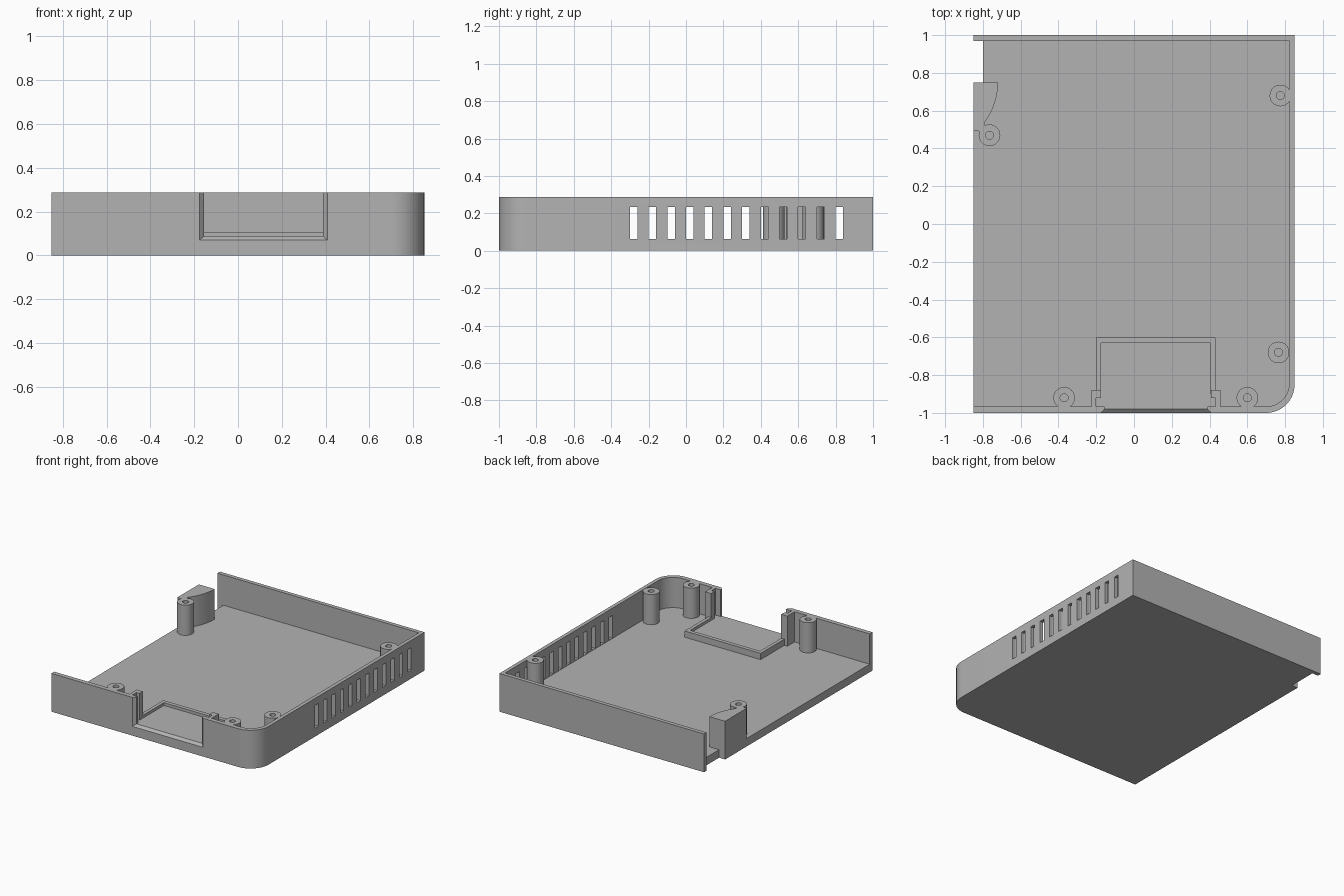
import bpy, bmesh
from math import sin, cos, pi

H = 0.287        # wall height
FLOOR = 0.06     # floor thickness
MID = 0.116      # centre of the front opening

if "Cube" in bpy.data.objects:
    bpy.data.objects.remove(bpy.data.objects["Cube"], do_unlink=True)

grey = bpy.data.materials.new("plain_grey")
grey.use_nodes = True
grey.diffuse_color = (0.45, 0.45, 0.45, 1)
grey.node_tree.nodes["Principled BSDF"].inputs["Base Color"].default_value = grey.diffuse_color


def skin(name, rings):
    """Solid made by bridging rings of points and capping both ends."""
    bm = bmesh.new()
    loops = [[bm.verts.new(p) for p in ring] for ring in rings]
    n = len(loops[0])
    for a, b in zip(loops, loops[1:]):
        for i in range(n):
            j = (i + 1) % n
            bm.faces.new((a[i], a[j], b[j], b[i]))
    bm.faces.new(loops[0])
    bm.faces.new(loops[-1])
    bmesh.ops.recalc_face_normals(bm, faces=bm.faces)
    mesh = bpy.data.meshes.new(name)
    bm.to_mesh(mesh)
    bm.free()
    mesh.materials.append(grey)
    ob = bpy.data.objects.new(name, mesh)
    bpy.context.collection.objects.link(ob)
    return ob


def prism(name, pts, z0, z1):
    return skin(name, [[(x, y, z) for x, y in pts] for z in (z0, z1)])


def rect(x0, x1, y0, y1):
    return [(x0, y0), (x1, y0), (x1, y1), (x0, y1)]


def arc(cx, cy, r, a0, a1, n):
    return [(cx + r * cos(a0 + (a1 - a0) * i / n), cy + r * sin(a0 + (a1 - a0) * i / n))
            for i in range(n + 1)]


def outline(x0, x1, y0, y1, r):
    """Rectangle with only its front left corner (+x, -y) rounded."""
    return [(x0, y0)] + arc(x1 - r, y0 + r, r, -pi / 2, 0, 16) + [(x1, y1), (x0, y1)]


def activate(ob):
    bpy.ops.object.select_all(action='DESELECT')
    ob.select_set(True)
    bpy.context.view_layer.objects.active = ob


def cut(ob, cutter):
    activate(ob)
    mod = ob.modifiers.new("cut", 'BOOLEAN')
    mod.operation, mod.solver, mod.object = 'DIFFERENCE', 'EXACT', cutter
    bpy.ops.object.modifier_apply(modifier=mod.name)
    bpy.data.objects.remove(cutter, do_unlink=True)


# Shell: floor with back, front and +x walls, open on the -x side
shell = prism("case_shell", outline(-0.85, 0.85, -1, 1, 0.15), 0, H)
cut(shell, prism("cavity", outline(-1, 0.822, -0.966, 0.97, 0.122), FLOOR, 1))
cut(shell, prism("floor_notch", rect(-1, -0.8, 0.75, 0.97), -1, 0.5))

# Vent slots in the +x wall
for i in range(12):
    y = -0.28 + 0.1 * i
    cut(shell, prism("vent_slot", rect(0.8, 0.9, y - 0.02, y + 0.02), 0.063, 0.233))

# Front opening with a bevelled outer edge
cut(shell, prism("opening", rect(-0.155, 0.388, -1.1, -0.95), 0.086, 1))
cut(shell, skin("opening_bevel", [
    [(MID - w, y, z), (MID + w, y, z), (MID + w, y, 1), (MID - w, y, 1)]
    for w, y, z in ((0.312, -1.02, 0.052), (0.272, -0.98, 0.086))]))

# Raised tray behind the opening, with a rim on three sides
prism("tray_plate", rect(-0.2, 0.432, -0.966, -0.6), FLOOR, 0.086)
prism("tray_rim", [(-0.2, -0.9), (-0.2, -0.6), (0.432, -0.6), (0.432, -0.9),
                   (0.406, -0.9), (0.406, -0.63), (-0.174, -0.63), (-0.174, -0.9)],
      FLOOR, 0.107)

# Grooved brackets either side of the opening
bracket = [(0.341, -0.966), (0.316, -0.966), (0.316, -0.92),
           (0.291, -0.92), (0.291, -0.88), (0.341, -0.88)]
for side, label in ((-1, "right"), (1, "left")):
    prism("bracket_" + label, [(MID + side * x, y) for x, y in bracket], FLOOR, H)

# Screw posts with blind holes
for x, y in ((0.775, 0.68), (0.765, -0.68), (0.6, -0.92), (-0.37, -0.92), (-0.765, 0.47)):
    skin("screw_post", [[(px, py, z) for px, py in arc(x, y, r, 0, 2 * pi * 31 / 32, 31)]
                        for r, z in ((0.057, FLOOR), (0.057, H), (0.021, H), (0.021, 0.1))])

# Curved corner block beside the open edge
prism("corner_block", [(-0.85, 0.75), (-0.85, 0.495), (-0.815, 0.49), (-0.785, 0.49)]
      + arc(-1.07, 0.75, 0.35, -0.65, 0, 12), FLOOR, H)

# Smooth the round surfaces, keep the corners sharp
for ob in list(bpy.context.collection.objects):
    if ob.type == 'MESH' and grey.name in ob.data.materials:
        activate(ob)
        bpy.ops.object.shade_smooth_by_angle(angle=0.5)
